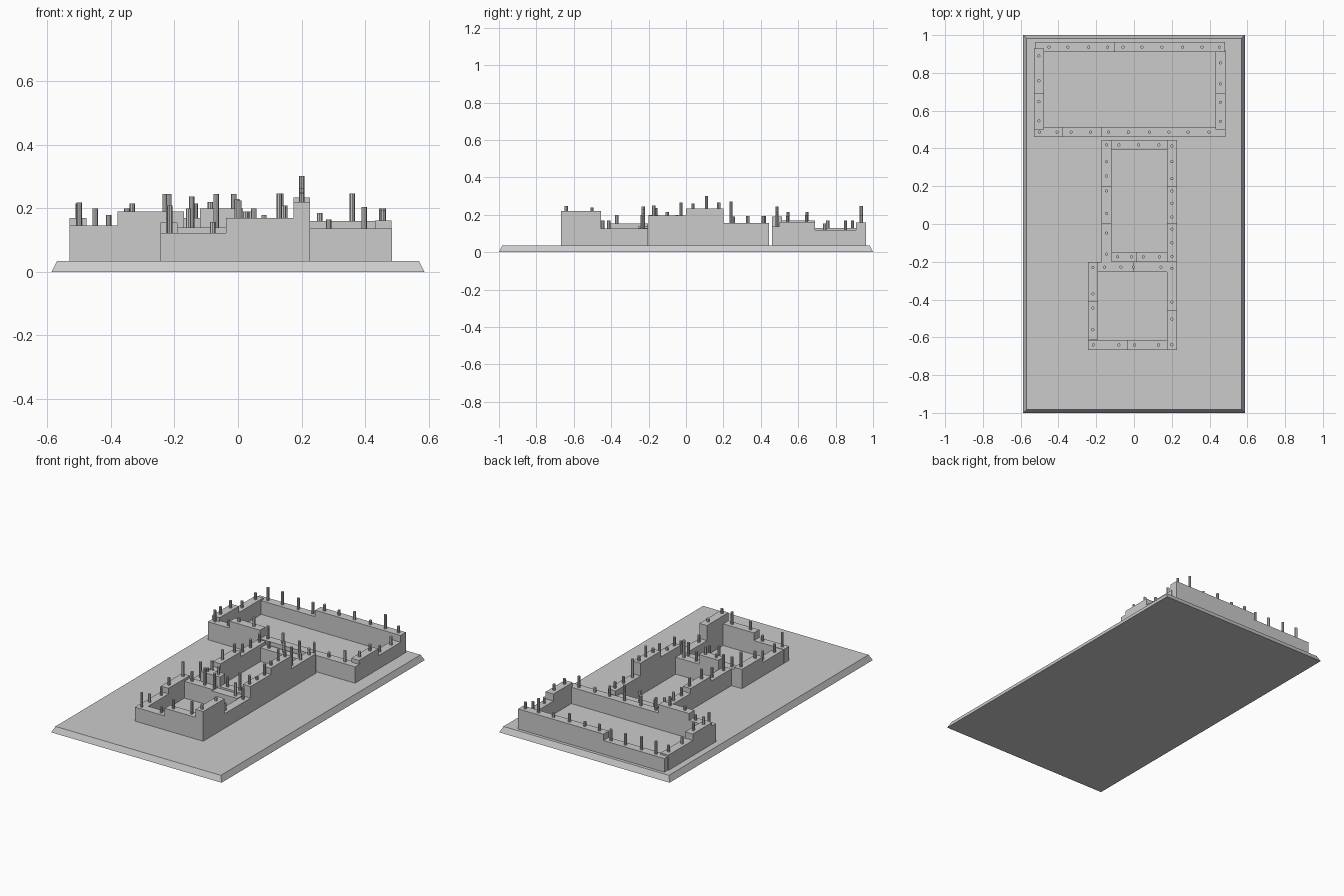
import bpy, bmesh

FLOOR = 0.035   # top of the base slab
T = 0.053       # wall thickness


def box(name, x0, x1, y0, y1, z1):
    bm = bmesh.new()
    bmesh.ops.create_cube(bm, size=1)
    for v in bm.verts:
        v.co = ((x0 + x1) / 2 + v.co.x * (x1 - x0),
                (y0 + y1) / 2 + v.co.y * (y1 - y0),
                FLOOR if v.co.z < 0 else z1)
    return finish(name, bm)


def finish(name, bm):
    me = bpy.data.meshes.new(name)
    bm.to_mesh(me)
    bm.free()
    ob = bpy.data.objects.new(name, me)
    bpy.context.collection.objects.link(ob)
    return ob


def wall(name, axis, side, cuts, heights, posts):
    """Wall run along an axis: cuts split it into segments of given heights.
    posts = (position along the run, top z)."""
    for i, h in enumerate(heights):
        a, b = cuts[i], cuts[i + 1]
        if axis == 'x':
            box(f"{name}_{i}", a, b, side, side + T, h)
        else:
            box(f"{name}_{i}", side, side + T, a, b, h)
    bm = bmesh.new()
    for p, top in posts:
        h = next((h for h, b in zip(heights, cuts[1:]) if p <= b), heights[-1])
        r = bmesh.ops.create_cone(bm, cap_ends=True, segments=8, depth=1,
                                  radius1=0.0085, radius2=0.0085)
        m = side + T / 2
        cx, cy = (p, m) if axis == 'x' else (m, p)
        for v in r['verts']:
            v.co = (v.co.x + cx, v.co.y + cy, h - 0.004 if v.co.z < 0 else top)
    finish(name + "_posts", bm)


# Base slab with sloping edges
bm = bmesh.new()
bmesh.ops.create_cube(bm, size=2)
for v in bm.verts:
    k = 0.017 if v.co.z > 0 else 0
    v.co = (v.co.x * (0.587 - k), v.co.y * (1 - k), FLOOR if v.co.z > 0 else 0)
finish("base_slab", bm)

# Large back room
wall("back_room_rear_wall", 'x', 0.91, (-0.525, -0.105, 0.483), (0.12, 0.16),
     [(-0.45, 0.2), (-0.35, 0.2), (-0.24, 0.19), (-0.14, 0.19), (-0.058, 0.2),
      (0.042, 0.19), (0.148, 0.21), (0.257, 0.185), (0.36, 0.247), (0.452, 0.2)])
wall("back_room_front_wall", 'x', 0.46, (-0.53, -0.38, -0.17, 0.485), (0.147, 0.19, 0.137),
     [(-0.5, 0.218), (-0.407, 0.18), (-0.333, 0.215), (-0.23, 0.245), (-0.135, 0.215),
      (-0.03, 0.2), (0.082, 0.18), (0.185, 0.2), (0.286, 0.165), (0.397, 0.205)])
wall("back_room_left_wall", 'y', -0.53, (0.5, 0.69, 0.93), (0.17, 0.13),
     [(0.546, 0.215), (0.647, 0.215), (0.758, 0.17), (0.89, 0.17)])
wall("back_room_right_wall", 'y', 0.431, (0.5, 0.69, 0.92), (0.162, 0.118),
     [(0.543, 0.195), (0.644, 0.2), (0.742, 0.155), (0.853, 0.17)])

# Narrow middle room
wall("middle_room_rear_wall", 'x', 0.392, (-0.12, 0.175), (0.12,),
     [(-0.08, 0.16), (0.024, 0.19), (0.132, 0.195)])
wall("middle_room_left_wall", 'y', -0.172, (-0.2, 0, 0.2, 0.445), (0.14, 0.17, 0.14),
     [(-0.16, 0.237), (-0.048, 0.2), (0.056, 0.23), (0.175, 0.22),
      (0.254, 0.19), (0.33, 0.19), (0.419, 0.19)])
wall("middle_room_right_wall", 'y', 0.174, (-0.2, 0, 0.2, 0.445), (0.197, 0.235, 0.156),
     [(-0.172, 0.25), (-0.1, 0.215), (-0.027, 0.265), (0.037, 0.26), (0.11, 0.302),
      (0.175, 0.265), (0.24, 0.27), (0.33, 0.195), (0.413, 0.195)])
wall("middle_room_front_wall", 'x', -0.2, (-0.12, 0.015, 0.175), (0.2, 0.14),
     [(-0.087, 0.22), (-0.013, 0.245), (0.05, 0.2), (0.135, 0.247)])

# Square front room
wall("front_room_rear_wall", 'x', -0.255, (-0.19, 0, 0.174), (0.14, 0.13),
     [(-0.156, 0.2), (-0.069, 0.245), (-0.003, 0.23), (0.143, 0.21)])
wall("front_room_left_wall", 'y', -0.244, (-0.612, -0.41, -0.202), (0.12, 0.155),
     [(-0.56, 0.17), (-0.445, 0.17), (-0.37, 0.2), (-0.23, 0.245)])
wall("front_room_right_wall", 'y', 0.174, (-0.667, -0.455, -0.202), (0.22, 0.126),
     [(-0.64, 0.248), (-0.503, 0.24), (-0.413, 0.17), (-0.235, 0.2)])
wall("front_room_front_wall", 'x', -0.667, (-0.244, -0.038, 0.174), (0.122, 0.17),
     [(-0.215, 0.21), (-0.08, 0.157), (0.003, 0.225), (0.13, 0.247)])
